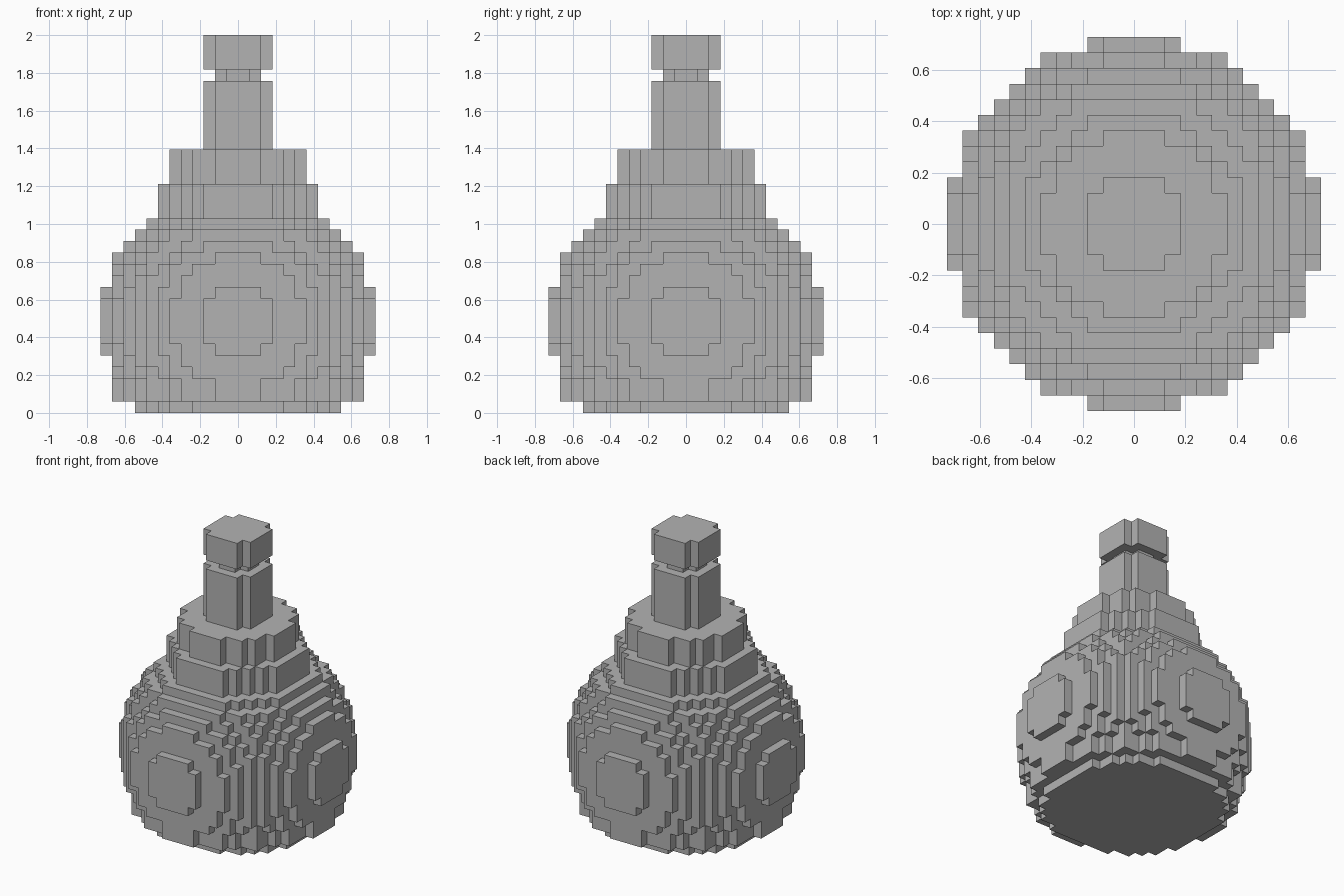
import bpy, bmesh
from mathutils import Vector

cube = bpy.data.objects.get("Cube")
if cube:
    bpy.data.objects.remove(cube, do_unlink=True)

U = 2 / 33      # edge of one block
R = 12          # bulb radius in blocks
MID = 8         # bulb centre height in blocks

glass = bpy.data.materials.new("plain_grey")
glass.use_nodes = True
grey = (0.45, 0.45, 0.45, 1)
glass.diffuse_color = grey
glass.node_tree.nodes["Principled BSDF"].inputs["Base Color"].default_value = grey


def disc(row, radius_sq):
    """Blocks of one horizontal layer that lie inside a circle."""
    return {(x, y, row) for x in range(-R, R) for y in range(-R, R)
            if (x + .5) ** 2 + (y + .5) ** 2 <= radius_sq}


def stack(first, last, radius):
    return set().union(*(disc(z, radius ** 2) for z in range(first, last)))


# Round bulb, cut flat below; the layer above the foot repeats its neighbour
bulb = set()
for row in range(17):
    level = 2 if row == 1 else row
    bulb |= disc(row, R ** 2 - (level + .5 - MID) ** 2)

parts = {
    "bulb": bulb,
    "lower_collar": stack(17, 20, 7),
    "upper_collar": stack(20, 23, 6),
    "neck": stack(23, 29, 3),
    "neck_groove": stack(29, 30, 2),
    "top_rim": stack(30, 33, 3),
}
solid = set().union(*parts.values())


def build(name, blocks):
    """Make a mesh from the outward faces of the blocks."""
    bm = bmesh.new()
    verts = {}

    def vert(p):
        key = tuple(round(c) for c in p)
        if key not in verts:
            verts[key] = bm.verts.new(Vector(key) * U)
        return verts[key]

    for block in sorted(blocks):
        centre = Vector(block) + Vector((.5, .5, .5))
        for axis in range(3):
            for side in (-1, 1):
                n = Vector((0, 0, 0))
                n[axis] = side
                if tuple(round(c) for c in Vector(block) + n) in solid:
                    continue
                a = Vector((0, 0, 0))
                a[(axis + 1) % 3] = 1
                b = n.cross(a)
                corners = (a + b, b - a, -a - b, a - b)
                bm.faces.new([vert(centre + (n + c) / 2) for c in corners])
    mesh = bpy.data.meshes.new(name)
    bm.to_mesh(mesh)
    bm.free()
    mesh.materials.append(glass)
    bpy.context.collection.objects.link(bpy.data.objects.new(name, mesh))


for name, blocks in parts.items():
    build(name, blocks)
